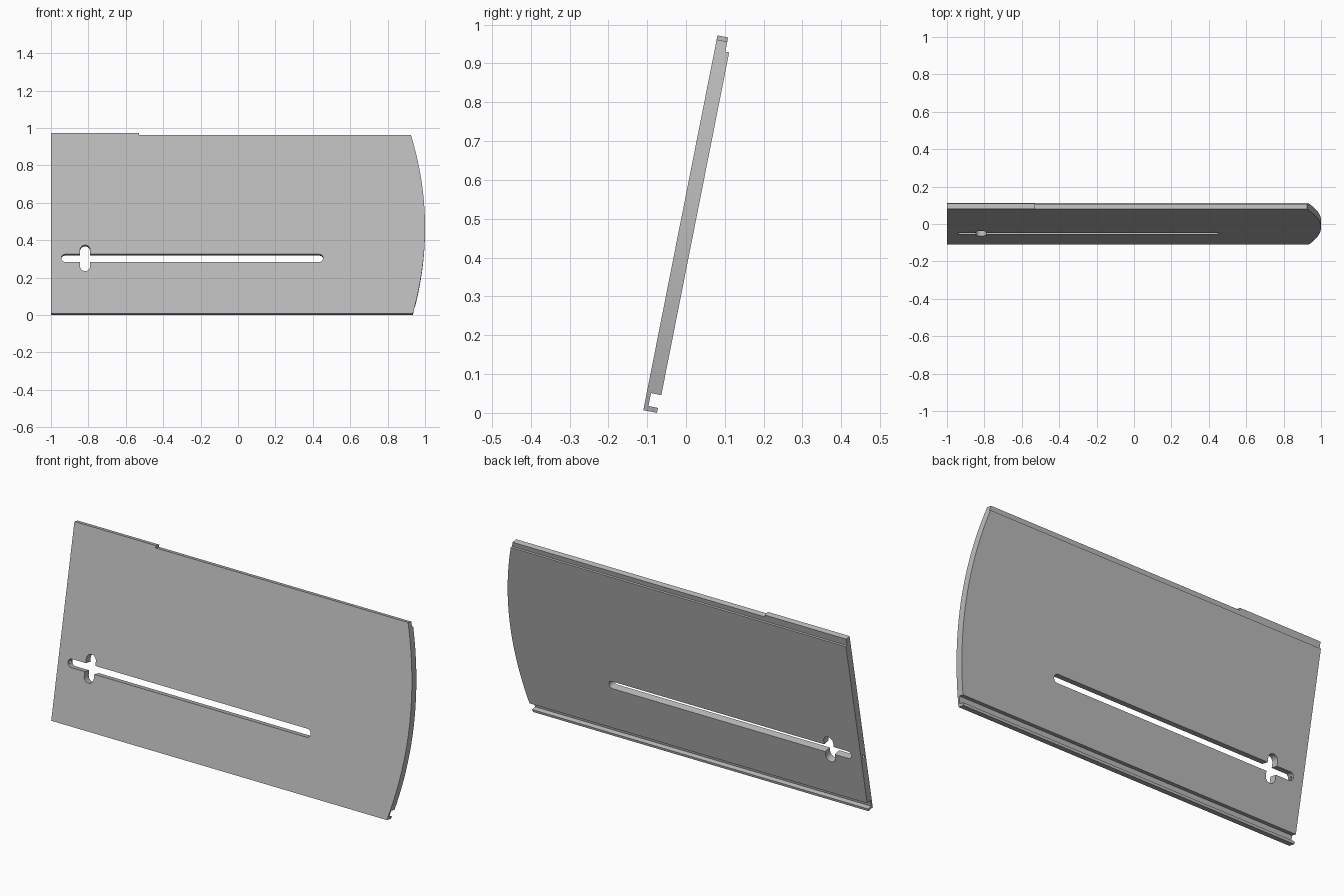
import bpy, bmesh, math
from mathutils import Matrix

if "Cube" in bpy.data.objects:
    bpy.data.objects.remove(bpy.data.objects["Cube"])

TILT = math.radians(11.2)

grey = bpy.data.materials.new("plain_grey")
grey.diffuse_color = (0.5, 0.5, 0.5, 1)
grey.use_nodes = True
grey.node_tree.nodes["Principled BSDF"].inputs["Base Color"].default_value = grey.diffuse_color


def prism(name, points, axis, lo, hi):
    """Extrude a 2D outline; local x = width, y = depth, z = up the plate."""
    def place(a, b, d):
        return (d, a, b) if axis == 'X' else (a, d, b)
    bm = bmesh.new()
    face = bm.faces.new([bm.verts.new(place(a, b, lo)) for a, b in points])
    new = bmesh.ops.extrude_face_region(bm, geom=[face])["geom"]
    step = place(0, 0, hi - lo)
    bmesh.ops.translate(bm, vec=step, verts=[v for v in new if isinstance(v, bmesh.types.BMVert)])
    bmesh.ops.recalc_face_normals(bm, faces=bm.faces)
    mesh = bpy.data.meshes.new(name)
    bm.to_mesh(mesh)
    bm.free()
    mesh.materials.append(grey)
    obj = bpy.data.objects.new(name, mesh)
    bpy.context.collection.objects.link(obj)
    return obj


def capsule(x0, x1, z0, z1, n=10):
    """Outline of a slot with round ends along its longer side."""
    r = min(x1 - x0, z1 - z0) / 2
    cx, cz = (x0 + x1) / 2, (z0 + z1) / 2
    long_x = x1 - x0 > z1 - z0
    half = max(x1 - x0, z1 - z0) / 2 - r
    pts = []
    for side in (1, -1):
        for i in range(n + 1):
            a = math.pi * (i / n - 0.5)
            p, q = side * (half + r * math.cos(a)), side * r * math.sin(a)
            pts.append((cx + p, cz + q) if long_x else (cx - q, cz + p))
    return pts


def cut(obj, cutter, operation):
    cutter.hide_render = True
    mod = obj.modifiers.new(cutter.name, 'BOOLEAN')
    mod.object, mod.operation, mod.solver = cutter, operation, 'EXACT'
    bpy.context.view_layer.objects.active = obj
    bpy.ops.object.modifier_apply(modifier=mod.name)
    bpy.data.objects.remove(cutter)


# Plate section: hooked lip at the bottom, rebate along the top of the back
section = [(0, 0), (0.036, 0), (0.036, 0.013), (0.011, 0.013), (0.011, 0.047),
           (0.038, 0.047), (0.038, 0.947), (0.028, 0.947), (0.028, 0.984), (0, 0.984)]
plate = prism("slotted_plate", section, 'X', -1, 1.05)

# Outline: bowed right end and raised tab on the left of the top edge
bow = [(1 - (v - 0.47) ** 2 / 3.37, v) for v in (-0.02 + 0.993 * i / 32 for i in range(33))]
outline = [(-1.05, -0.02)] + bow + [(-0.53, 0.973), (-0.53, 1.0), (-1.05, 1.0)]
cut(plate, prism("outline_cutter", outline, 'Y', -0.1, 0.1), 'INTERSECT')

# Long slot and the upright keyhole crossing it
cut(plate, prism("slot_cutter", capsule(-0.945, 0.455, 0.282, 0.324), 'Y', -0.1, 0.1), 'DIFFERENCE')
cut(plate, prism("keyhole_cutter", capsule(-0.845, -0.79, 0.232, 0.374), 'Y', -0.1, 0.1), 'DIFFERENCE')

# Small pin hole from the left end into the slot
pin = [(0.019 + 0.009 * math.cos(a), 0.303 + 0.009 * math.sin(a))
       for a in (math.tau * i / 16 for i in range(16))]
cut(plate, prism("pin_hole_cutter", pin, 'X', -1.1, -0.93), 'DIFFERENCE')

# Lean the plate back and stand it on the ground
plate.data.transform(Matrix.Translation((0, -0.11, 0.007)) @ Matrix.Rotation(-TILT, 4, 'X'))
plate.select_set(True)
bpy.context.view_layer.objects.active = plate
bpy.ops.object.shade_smooth_by_angle(angle=math.radians(30))
